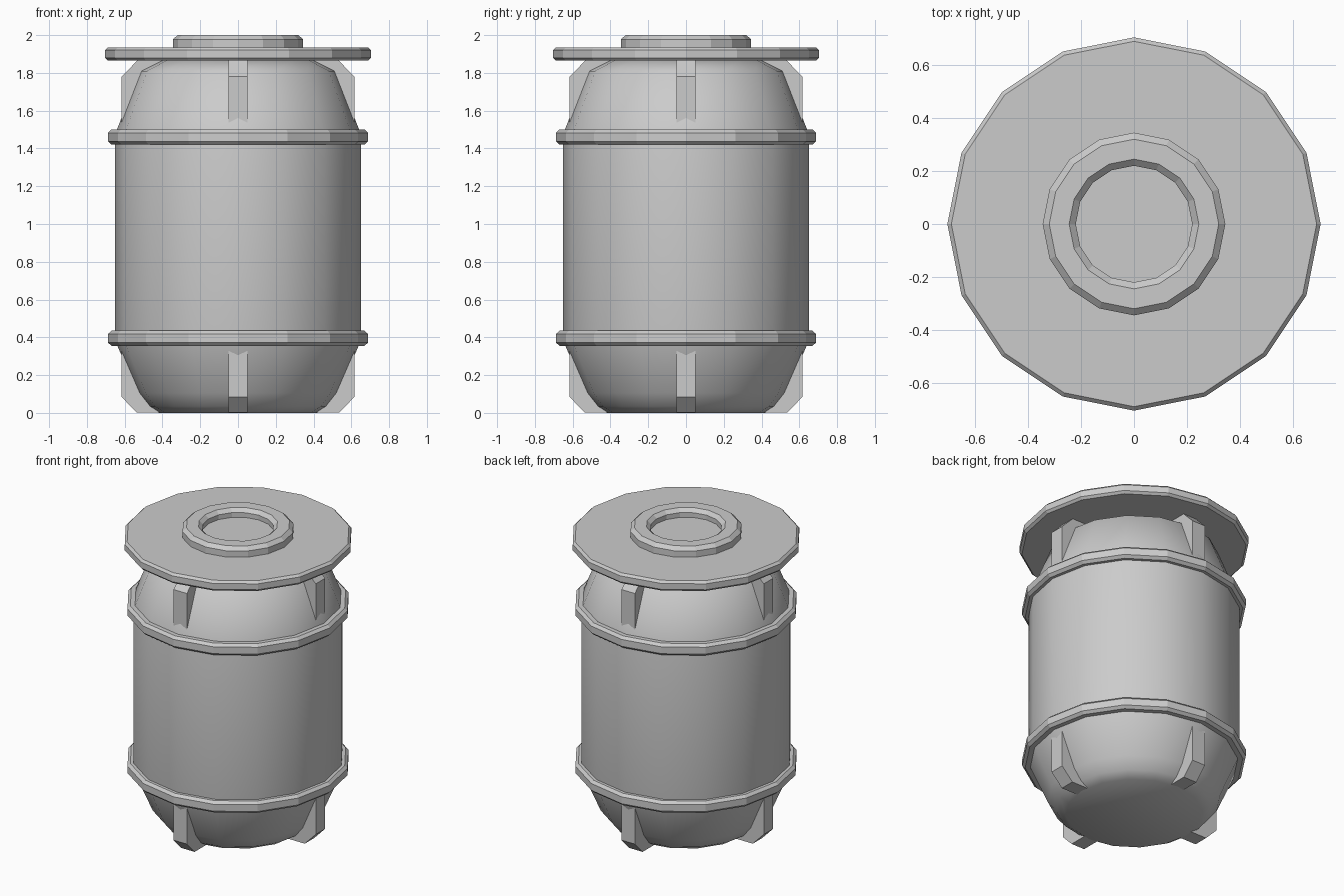
import bpy, bmesh, math

if "Cube" in bpy.data.objects:
    bpy.data.objects.remove(bpy.data.objects["Cube"])

SIDES = 16


def lathe(name, profile, closed=False, smooth=False):
    """Spin an (r, z) profile around z; open profiles get flat end caps."""
    bm = bmesh.new()
    rings = []
    for r, z in profile:
        rings.append([bm.verts.new((r * math.cos(2 * math.pi * i / SIDES),
                                    r * math.sin(2 * math.pi * i / SIDES), z))
                      for i in range(SIDES)])
    pairs = list(zip(rings, rings[1:]))
    if closed:
        pairs.append((rings[-1], rings[0]))
    else:
        bm.faces.new(rings[0])
        bm.faces.new(rings[-1])
    for a, b in pairs:
        for i in range(SIDES):
            j = (i + 1) % SIDES
            bm.faces.new((a[i], a[j], b[j], b[i]))
    return finish(name, bm, smooth)


def finish(name, bm, smooth=False):
    bmesh.ops.recalc_face_normals(bm, faces=bm.faces)
    for f in bm.faces:
        f.smooth = smooth
    mesh = bpy.data.meshes.new(name)
    bm.to_mesh(mesh)
    bm.free()
    obj = bpy.data.objects.new(name, mesh)
    bpy.context.collection.objects.link(obj)
    return obj


def fin(name, profile, angle, half=0.05):
    """Extrude an (r, z) outline into a slab and turn it around z."""
    bm = bmesh.new()
    a = [bm.verts.new((r, -half, z)) for r, z in profile]
    b = [bm.verts.new((r, half, z)) for r, z in profile]
    bm.faces.new(a)
    bm.faces.new(b)
    for i in range(len(a)):
        j = (i + 1) % len(a)
        bm.faces.new((a[i], a[j], b[j], b[i]))
    obj = finish(name, bm)
    obj.rotation_euler.z = angle


# Smooth barrel body with tapered ends
lathe("barrel_body", [(0.42, 0.0), (0.475, 0.035), (0.53, 0.105), (0.645, 0.37),
                      (0.65, 0.40), (0.65, 1.46), (0.645, 1.49),
                      (0.52, 1.81), (0.41, 1.865)], smooth=True)

# Two bevelled hoops
for name, z in (("lower_hoop", 0.395), ("upper_hoop", 1.46)):
    lathe(name, [(0.62, z - 0.04), (0.67, z - 0.04), (0.688, z - 0.023),
                 (0.688, z + 0.023), (0.67, z + 0.04), (0.62, z + 0.04)], closed=True)

# Wide lid disc
lathe("lid", [(0.69, 1.865), (0.705, 1.88), (0.705, 1.92), (0.69, 1.935)])

# Raised collar with a recess
lathe("lid_collar", [(0.345, 1.93), (0.345, 1.977), (0.32, 2.0), (0.245, 2.0),
                     (0.22, 1.977), (0.22, 1.945)])

# Four fins at the top and four at the foot
for k in range(4):
    angle = k * math.pi / 2
    fin(f"upper_fin_{k}", [(0.38, 1.5), (0.617, 1.5), (0.617, 1.78), (0.53, 1.868),
                           (0.38, 1.868)], angle)
    fin(f"foot_fin_{k}", [(0.38, 0.001), (0.535, 0.001), (0.617, 0.085), (0.617, 0.36),
                          (0.38, 0.36)], angle)
